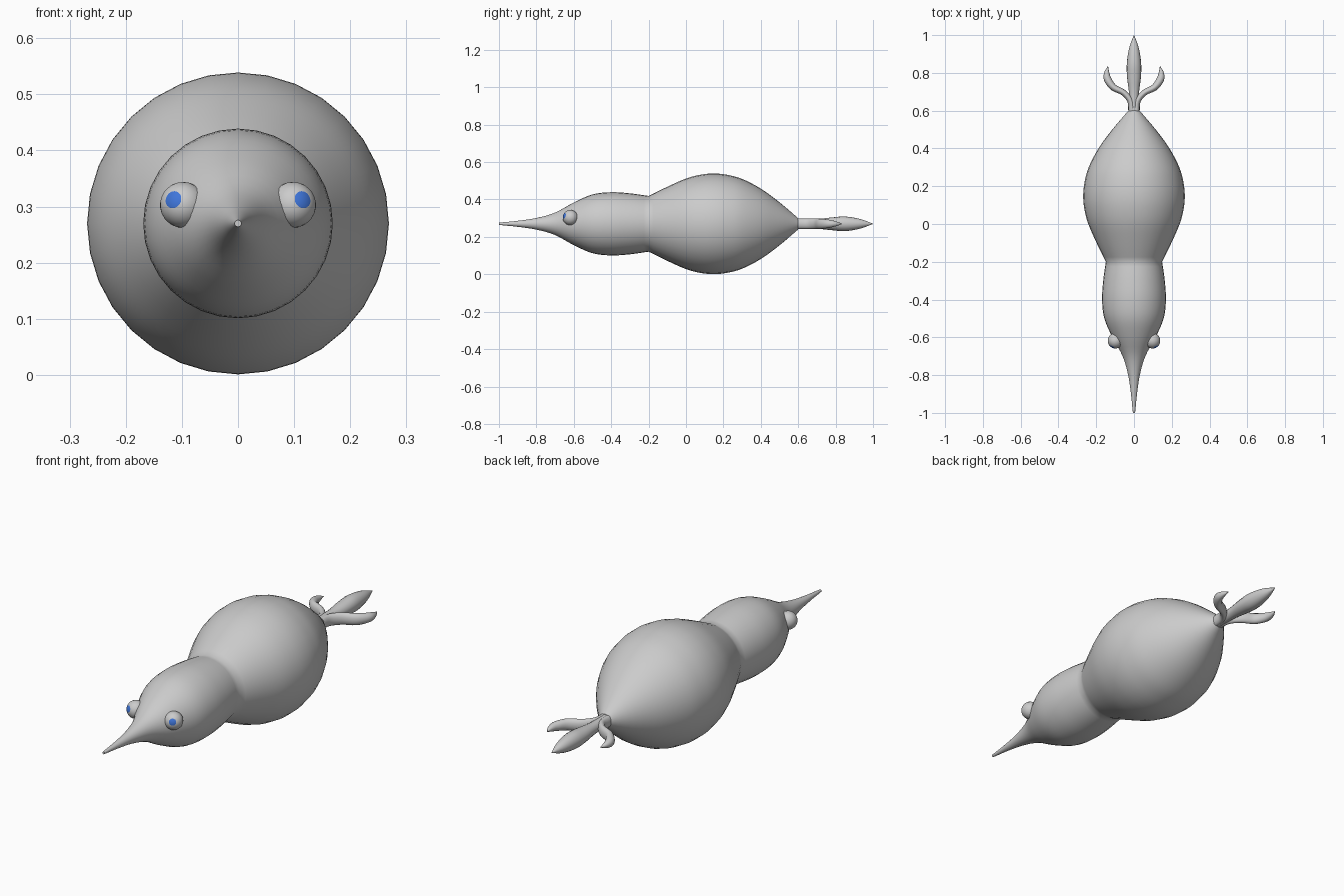
import bpy, bmesh, math
from mathutils import Vector

if "Cube" in bpy.data.objects:
    bpy.data.objects.remove(bpy.data.objects["Cube"])

AXIS = 0.27  # height of the body's centre line


def material(name, rgb):
    m = bpy.data.materials.new(name)
    m.diffuse_color = (*rgb, 1)
    m.use_nodes = True
    m.node_tree.nodes["Principled BSDF"].inputs["Base Color"].default_value = m.diffuse_color
    return m


GREY = material("soft grey", (0.6, 0.6, 0.6))
BLUE = material("pupil blue", (0.05, 0.18, 0.7))


def spline(points, steps):
    """Smooth curve through the points (Catmull-Rom, any dimension)."""
    n, out = len(points), []
    for i in range(n - 1):
        p1, p2 = points[i], points[i + 1]
        p0 = points[i - 1] if i else [2 * a - b for a, b in zip(p1, p2)]
        p3 = points[i + 2] if i + 2 < n else [2 * b - a for a, b in zip(p1, p2)]
        for s in range(steps):
            t = s / steps
            out.append([0.5 * (2 * b + (c - a) * t + (2 * a - 5 * b + 4 * c - d) * t * t
                               + (3 * b - a - 3 * c + d) * t ** 3)
                        for a, b, c, d in zip(p0, p1, p2, p3)])
    return out + [list(points[-1])]


def sweep(name, rows, sides):
    """Tube through rows of (x, y, half width, half height)."""
    bm = bmesh.new()
    rings = []
    for i, (x, y, w, h) in enumerate(rows):
        a, b = rows[max(i - 1, 0)], rows[min(i + 1, len(rows) - 1)]
        d = Vector((b[0] - a[0], b[1] - a[1])).normalized()
        w, h = max(w, 0.001), max(h, 0.001)
        ring = []
        for k in range(sides):
            t = 2 * math.pi * k / sides
            ring.append(bm.verts.new((x + d.y * w * math.cos(t),
                                      y - d.x * w * math.cos(t),
                                      AXIS + h * math.sin(t))))
        rings.append(ring)
    for r, s in zip(rings, rings[1:]):
        for k in range(sides):
            j = (k + 1) % sides
            bm.faces.new((r[k], r[j], s[j], s[k]))
    bm.faces.new(rings[0])
    bm.faces.new(rings[-1])
    return finish(name, bm)


def finish(name, bm):
    bmesh.ops.recalc_face_normals(bm, faces=bm.faces)
    me = bpy.data.meshes.new(name)
    bm.to_mesh(me)
    bm.free()
    me.materials.append(GREY)
    me.materials.append(BLUE)
    ob = bpy.data.objects.new(name, me)
    bpy.context.collection.objects.link(ob)
    bpy.ops.object.select_all(action='DESELECT')
    ob.select_set(True)
    bpy.context.view_layer.objects.active = ob
    bpy.ops.object.shade_smooth_by_angle(angle=math.radians(40))
    return ob


# Body: beak and head, then the swollen belly, meeting at the neck crease
head = [(-1.0, 0.006), (-0.9, 0.016), (-0.8, 0.031), (-0.7, 0.06), (-0.6, 0.114),
        (-0.5, 0.157), (-0.4, 0.169), (-0.3, 0.163), (-0.2, 0.149)]
belly = [(-0.2, 0.149), (-0.1, 0.198), (0.0, 0.242), (0.08, 0.263), (0.15, 0.269),
         (0.22, 0.262), (0.3, 0.24), (0.4, 0.188), (0.5, 0.115), (0.6, 0.03)]
profile = spline(head, 4)[:-1] + spline(belly, 4)
sweep("body", [(0, y, r, r) for y, r in profile], 32)

# Tail: middle plume and two hooked side plumes
sweep("middle_plume", spline([(0, 0.58, 0.028, 0.028), (0, 0.65, 0.024, 0.026),
                              (0, 0.71, 0.028, 0.027), (0, 0.78, 0.037, 0.034),
                              (0, 0.85, 0.038, 0.039), (0, 0.93, 0.026, 0.026),
                              (0, 1.0, 0.001, 0.001)], 4), 16)
for side, label in ((1, "right"), (-1, "left")):
    arm = [(0.012, 0.59, 0.018, 0.028), (0.018, 0.65, 0.017, 0.028),
           (0.055, 0.695, 0.016, 0.028), (0.108, 0.723, 0.018, 0.027),
           (0.139, 0.765, 0.02, 0.022), (0.144, 0.8, 0.014, 0.014),
           (0.138, 0.835, 0.001, 0.001)]
    sweep(label + "_plume", spline([(side * x, y, w, h) for x, y, w, h in arm], 4), 14)

# Eyes: spheres turned so that the pole cap forms the pupil
for side, label in ((1, "right"), (-1, "left")):
    look = Vector((side * 0.44, -0.84, 0.24)).normalized()
    turn = look.to_track_quat('Z', 'Y').to_matrix().to_4x4()
    turn.translation = (side * 0.098, -0.618, 0.303)
    bm = bmesh.new()
    bmesh.ops.create_uvsphere(bm, u_segments=24, v_segments=16, radius=0.041)
    for f in bm.faces:
        if f.calc_center_median().z > 0.041 * math.cos(math.radians(23)):
            f.material_index = 1
    bm.transform(turn)
    finish(label + "_eye", bm)
